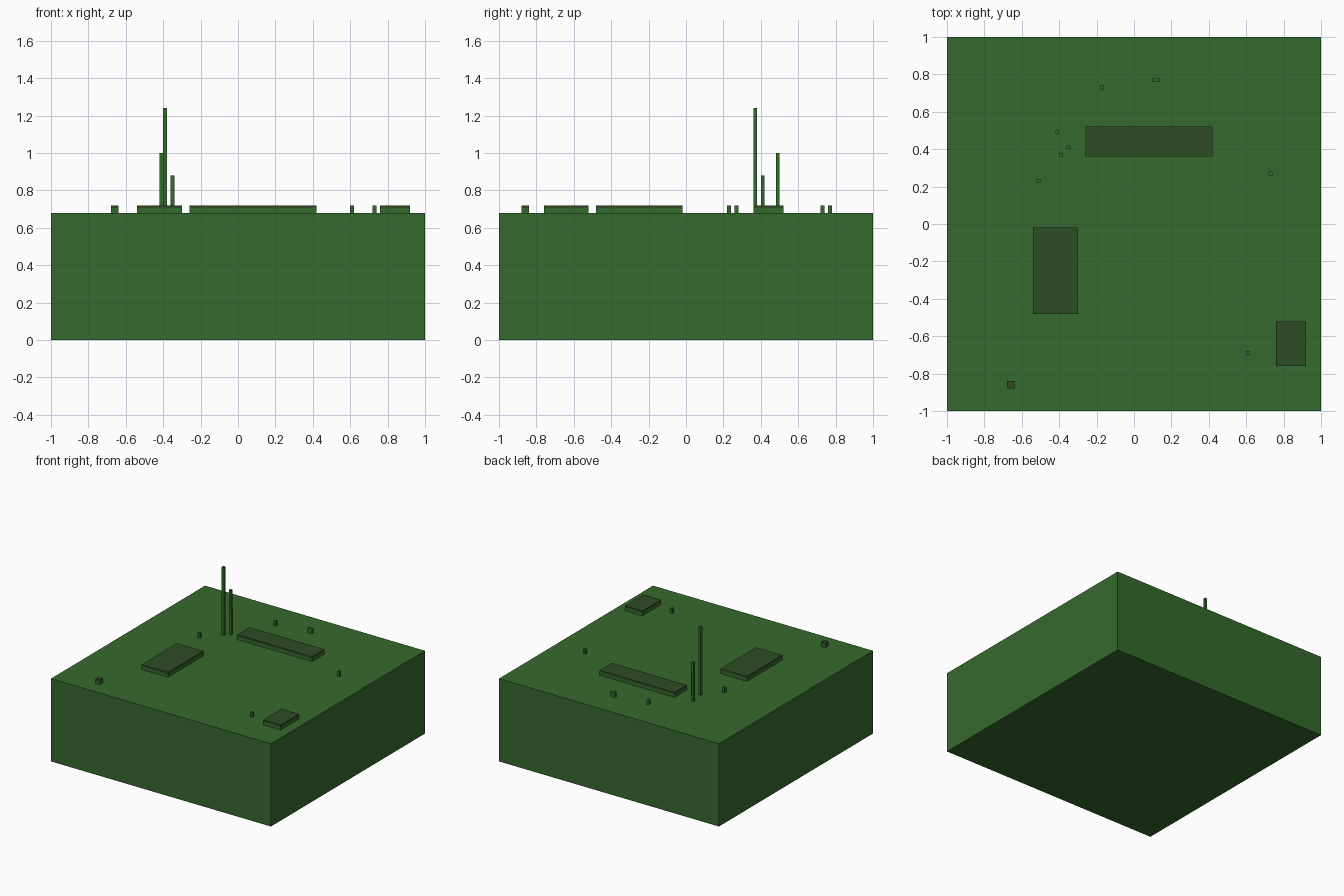
import bpy
import bmesh
from mathutils import Matrix, Vector

cube = bpy.data.objects.get("Cube")
if cube:
    bpy.data.objects.remove(cube, do_unlink=True)


def make_material(name, color):
    mat = bpy.data.materials.new(name)
    mat.use_nodes = True
    mat.diffuse_color = color
    mat.node_tree.nodes["Principled BSDF"].inputs["Base Color"].default_value = color
    return mat


GREEN = make_material("grass green", (0.036, 0.142, 0.026, 1))
DARK = make_material("dark olive", (0.027, 0.074, 0.017, 1))

TOP = 0.68     # ground level
LOW = 0.72     # top of the low parts
BAND = 0.705   # start of the dark cap


def box(name, x0, x1, y0, y1, z0, z1, band=None):
    """Axis-aligned box; faces above the band height turn dark."""
    bm = bmesh.new()
    size = Vector((x1 - x0, y1 - y0, z1 - z0))
    centre = Vector((x0 + x1, y0 + y1, z0 + z1)) / 2
    bmesh.ops.create_cube(bm, size=1,
                          matrix=Matrix.Translation(centre) @ Matrix.Diagonal(size).to_4x4())
    if band:
        bmesh.ops.bisect_plane(bm, geom=bm.verts[:] + bm.edges[:] + bm.faces[:],
                               plane_co=(0, 0, band), plane_no=(0, 0, 1))
        for face in bm.faces:
            face.material_index = int(face.calc_center_median().z > band)
    mesh = bpy.data.meshes.new(name)
    bm.to_mesh(mesh)
    bm.free()
    mesh.materials.append(GREEN)
    mesh.materials.append(DARK)
    obj = bpy.data.objects.new(name, mesh)
    bpy.context.collection.objects.link(obj)
    return obj


# Ground block
box("ground_block", -1, 1, -1, 1, 0, TOP)

# Low plates with dark caps
box("long_plate", -0.26, 0.42, 0.36, 0.52, TOP, LOW, BAND)
box("wide_plate", -0.54, -0.30, -0.48, -0.02, TOP, LOW, BAND)
box("small_plate", 0.76, 0.92, -0.76, -0.52, TOP, LOW, BAND)
box("corner_block", -0.68, -0.64, -0.88, -0.84, TOP, LOW, BAND)

# Tall poles: lower corner x, y and top height
for name, x, y, height in (("tall_pole", -0.40, 0.36, 1.24),
                           ("middle_pole", -0.42, 0.48, 1.00),
                           ("short_pole", -0.36, 0.40, 0.88)):
    box(name, x, x + 0.02, y, y + 0.02, TOP, height)

# Small stubs: lower corner x, y and width
for i, (x, y, width) in enumerate(((-0.52, 0.22, 0.02), (-0.18, 0.72, 0.02),
                                   (0.10, 0.76, 0.04), (0.72, 0.26, 0.02),
                                   (0.60, -0.70, 0.02))):
    box(f"stub_{i + 1}", x, x + width, y, y + 0.02, TOP, LOW)
